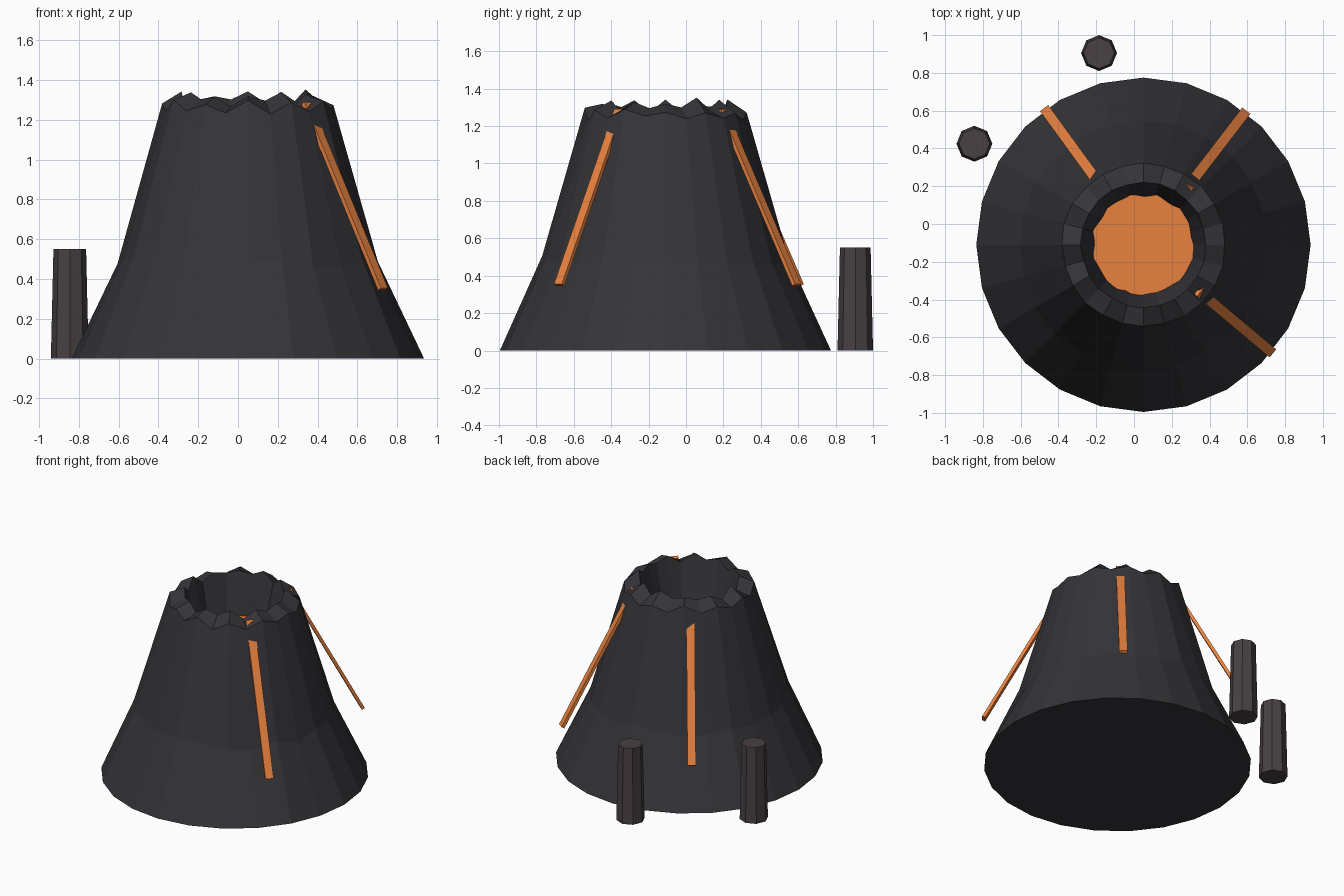
import bpy, bmesh, math, random
from mathutils import Vector, Matrix

if "Cube" in bpy.data.objects:
    bpy.data.objects.remove(bpy.data.objects["Cube"])

random.seed(4)
CX, CY, N = 0.05, -0.11, 24


def material(name, rgb):
    m = bpy.data.materials.new(name)
    m.diffuse_color = (*rgb, 1)
    m.use_nodes = True
    m.node_tree.nodes["Principled BSDF"].inputs["Base Color"].default_value = m.diffuse_color
    return m


rock = material("dark_rock", (0.035, 0.034, 0.04))
lava = material("lava_orange", (0.8, 0.22, 0.05))
basalt = material("basalt", (0.065, 0.052, 0.056))


def finish(name, bm, mat):
    bmesh.ops.recalc_face_normals(bm, faces=bm.faces)
    me = bpy.data.meshes.new(name)
    bm.to_mesh(me)
    bm.free()
    me.materials.append(mat)
    ob = bpy.data.objects.new(name, me)
    bpy.context.collection.objects.link(ob)
    return ob


# Volcano body: outer slope, jagged rim, crater wall and floor
# each ring: radius, height, radius jitter, height jitter, zigzag height
rings = [(0.885, 0.0, 0, 0, 0), (0.66, 0.48, 0.008, 0.03, 0),
         (0.433, 1.265, 0.004, 0.018, 0.02), (0.33, 1.31, 0.004, 0.02, 0.025),
         (0.24, 0.90, 0.012, 0, 0)]
bm = bmesh.new()
loops = []
for r, z, jr, jz, zig in rings:
    loop = []
    for i in range(N):
        a = math.tau * i / N
        rr = r + random.uniform(-jr, jr)
        zz = z + random.uniform(-jz, jz) + zig * (-1) ** i
        loop.append(bm.verts.new((CX + rr * math.cos(a), CY + rr * math.sin(a), zz)))
    loops.append(loop)
for lo, hi in zip(loops, loops[1:]):
    for i in range(N):
        j = (i + 1) % N
        bm.faces.new((lo[i], lo[j], hi[j], hi[i]))
bm.faces.new(loops[0][::-1])
bm.faces.new(loops[-1])
finish("volcano_cone", bm, rock)

# Lava pool, its edge buried in the crater wall
bm = bmesh.new()
bmesh.ops.create_cone(bm, cap_ends=True, segments=N, radius1=0.28, radius2=0.28, depth=0.04,
                      matrix=Matrix.Translation((CX, CY, 1.0)))
finish("lava_pool", bm, lava)

# Lava streaks: straight thin bars from the rim down the slope
for k, deg in enumerate((126, 52.5, -40)):
    low, high = Vector((0.885, 0, 0.35)), Vector((0.383, 0, 1.285))
    d = high - low
    tilt = Matrix.Rotation(math.atan2(d.x, d.z), 4, 'Y')
    bm = bmesh.new()
    bmesh.ops.create_cube(bm, size=1, matrix=Matrix.Translation((CX, CY, 0))
                          @ Matrix.Rotation(math.radians(deg), 4, 'Z')
                          @ Matrix.Translation((low + high) / 2) @ tilt
                          @ Matrix.Diagonal((0.022, 0.055, d.length, 1)))
    finish(f"lava_streak_{k + 1}", bm, lava)

# Free-standing basalt pillars
for k, (x, y) in enumerate(((-0.185, 0.905), (-0.845, 0.425))):
    bm = bmesh.new()
    bmesh.ops.create_cone(bm, cap_ends=True, segments=8, radius1=0.095, radius2=0.082,
                          depth=0.55, matrix=Matrix.Translation((x, y, 0.275)))
    finish(f"basalt_pillar_{k + 1}", bm, basalt)
